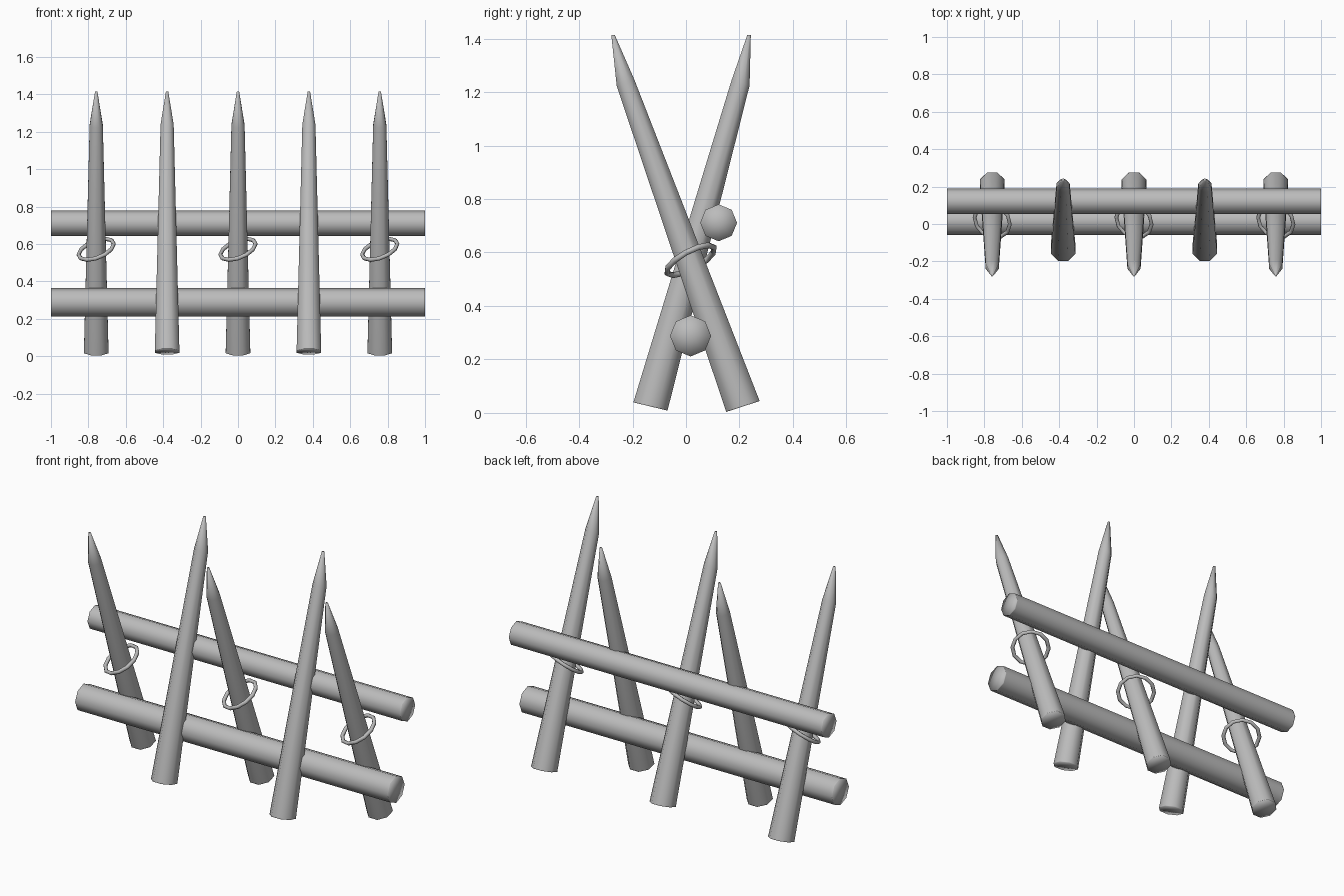
import bpy, bmesh, math
from mathutils import Vector, Matrix

cube = bpy.data.objects.get("Cube")
if cube:
    bpy.data.objects.remove(cube, do_unlink=True)

SIDES = 8

grey = bpy.data.materials.new("plain_grey")
grey.use_nodes = True
grey.diffuse_color = (0.5, 0.5, 0.5, 1)
grey.node_tree.nodes["Principled BSDF"].inputs["Base Color"].default_value = (0.5, 0.5, 0.5, 1)


def finish(name, bm):
    bmesh.ops.recalc_face_normals(bm, faces=bm.faces)
    mesh = bpy.data.meshes.new(name)
    bm.to_mesh(mesh)
    bm.free()
    mesh.materials.append(grey)
    for poly in mesh.polygons:
        poly.use_smooth = True
    obj = bpy.data.objects.new(name, mesh)
    bpy.context.collection.objects.link(obj)
    return obj


def log(name, sections, phase):
    """Skin rings given as (centre, axis direction, radius) and cap both ends with fans."""
    bm = bmesh.new()
    rings = []
    for centre, axis, radius in sections:
        side = Vector((1, 0, 0)) if abs(axis.x) < 0.5 else Vector((0, 1, 0))
        other = axis.cross(side).normalized()
        ring = []
        for i in range(SIDES):
            a = math.tau * (i + phase) / SIDES
            ring.append(bm.verts.new(centre + radius * (math.cos(a) * side + math.sin(a) * other)))
        rings.append(ring)
    for low, high in zip(rings, rings[1:]):
        for i in range(SIDES):
            j = (i + 1) % SIDES
            bm.faces.new((low[i], low[j], high[j], high[i]))
    for ring, section in ((rings[0], sections[0]), (rings[-1], sections[-1])):
        hub = bm.verts.new(section[0])
        for i in range(SIDES):
            bm.faces.new((ring[i], ring[(i + 1) % SIDES], hub))
    return finish(name, bm)


def rail(name, y, z, radius):
    # Narrow end bands keep the long sides evenly shaded
    axis = Vector((1, 0, 0))
    return log(name, [(Vector((x, y, z)), axis, radius) for x in (-1, -0.996, 0.996, 1)], 0)


def stake(name, x, foot, shoulder, tip, foot_lean):
    # Tapered shaft with a sharpened point bending slightly upright
    foot, shoulder, tip = (Vector((x, *p)) for p in (foot, shoulder, tip))
    shaft = (shoulder - foot).normalized()
    cut = Vector((0, math.sin(foot_lean), math.cos(foot_lean)))
    return log(name, [
        (foot, cut, 0.071),
        (foot + shaft * 0.004, cut, 0.071),
        (shoulder, shaft, 0.038),
        (tip, Vector((0, 0, 1)), 0.007),
    ], 0.5)


def tie_ring(name, x):
    # Loose tilted hoop around a stake
    major, minor, around, tube = 0.1, 0.011, 12, 6
    tilt = Vector((-0.333, -0.451, 0.828)).to_track_quat('Z', 'Y').to_matrix().to_4x4()
    place = Matrix.Translation((x, 0.017, 0.571)) @ tilt
    bm = bmesh.new()
    grid = []
    for i in range(around):
        a = math.tau * i / around
        row = []
        for k in range(tube):
            b = math.tau * k / tube
            r = major + minor * math.cos(b)
            row.append(bm.verts.new(place @ Vector((r * math.cos(a), r * math.sin(a), minor * math.sin(b)))))
        grid.append(row)
    for i in range(around):
        for k in range(tube):
            n, m = (i + 1) % around, (k + 1) % tube
            bm.faces.new((grid[i][k], grid[n][k], grid[n][m], grid[i][m]))
    return finish(name, bm)


# Horizontal rails
rail("lower_rail", 0.017, 0.288, 0.077)
rail("upper_rail", 0.122, 0.711, 0.069)

# Stakes leaning forward, each with a hoop
for side, x in (("right", -0.758), ("centre", 0), ("left", 0.758)):
    stake("forward_stake_" + side, x, (0.213, 0.024), (-0.226, 1.234), (-0.273, 1.414), math.radians(-18))
    tie_ring("tie_ring_" + side, x)

# Stakes leaning backward
for side, x in (("right", -0.379), ("left", 0.379)):
    stake("backward_stake_" + side, x, (-0.133, 0.024), (0.204, 1.234), (0.236, 1.414), math.radians(13.5))
